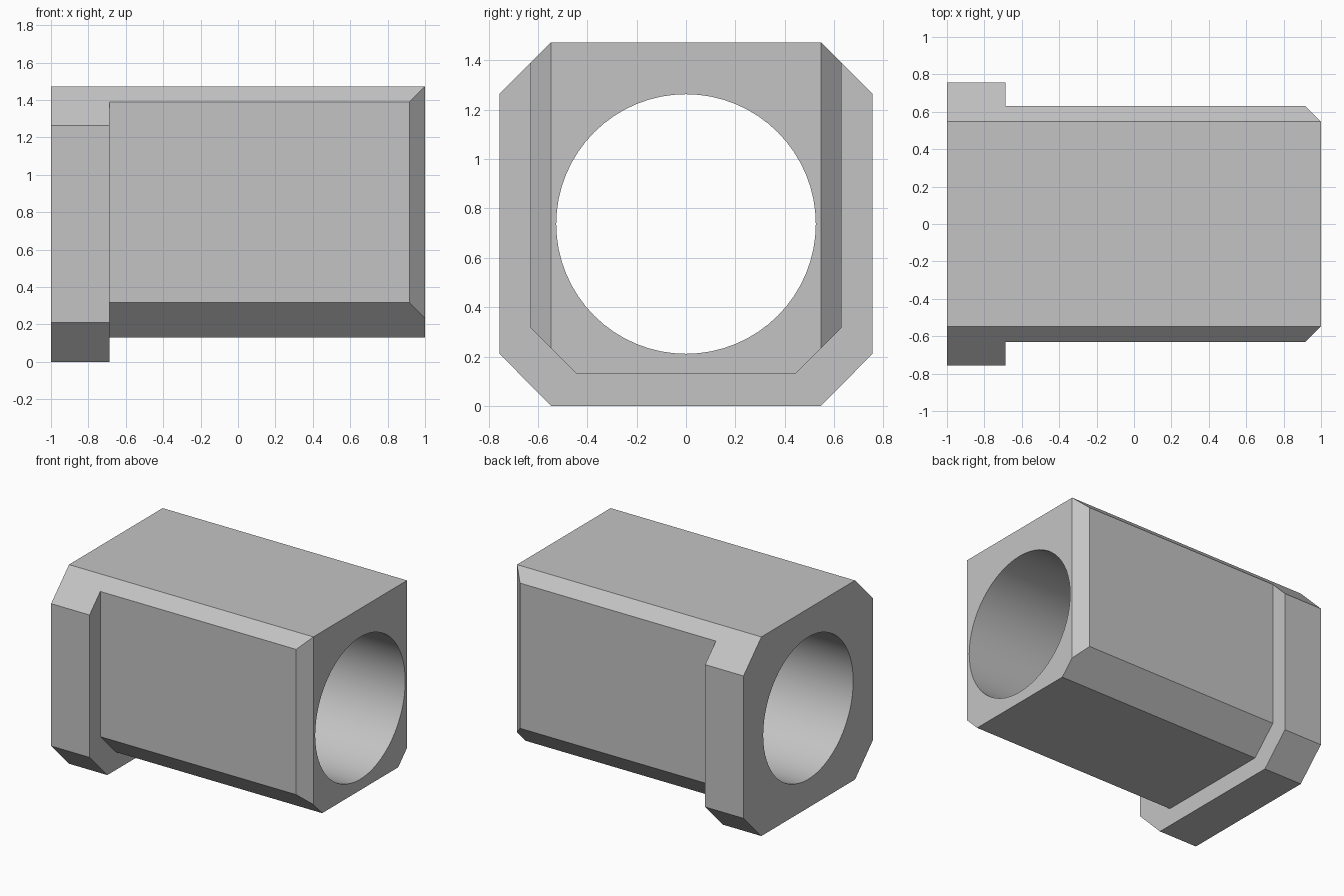
import bpy, bmesh, math
from mathutils import Vector

cube = bpy.data.objects.get("Cube")
if cube:
    bpy.data.objects.remove(cube, do_unlink=True)

BORE_Z, BORE_R = 0.737, 0.526


def prism(name, points, axis, start, end):
    """Extrude a closed outline along x (points are y, z) or z (points are x, y)."""
    bm = bmesh.new()
    if axis == "x":
        verts = [bm.verts.new((start, a, b)) for a, b in points]
        shift = Vector((end - start, 0, 0))
    else:
        verts = [bm.verts.new((a, b, start)) for a, b in points]
        shift = Vector((0, 0, end - start))
    face = bm.faces.new(verts)
    top = bmesh.ops.extrude_face_region(bm, geom=[face])["geom"]
    bmesh.ops.translate(bm, vec=shift, verts=[v for v in top if isinstance(v, bmesh.types.BMVert)])
    bmesh.ops.recalc_face_normals(bm, faces=bm.faces)
    mesh = bpy.data.meshes.new(name)
    bm.to_mesh(mesh)
    bm.free()
    obj = bpy.data.objects.new(name, mesh)
    bpy.context.collection.objects.link(obj)
    return obj


def mirrored(half):
    """Complete an outline listed on the +y side by mirroring it across y = 0."""
    return half + [(-y, z) for y, z in reversed(half)]


def cut(target, cutter):
    cutter.hide_render = True
    mod = target.modifiers.new(cutter.name, "BOOLEAN")
    mod.operation, mod.solver, mod.object = "DIFFERENCE", "EXACT", cutter
    bpy.ops.object.select_all(action="DESELECT")
    bpy.context.view_layer.objects.active = target
    target.select_set(True)
    bpy.ops.object.modifier_apply(modifier=mod.name)
    bpy.data.objects.remove(cutter, do_unlink=True)


# Octagonal block, full length at the flange's size
housing = prism("flanged_housing",
                mirrored([(0.547, 0), (0.756, 0.211), (0.756, 1.264), (0.547, 1.473)]),
                "x", -1, 1)

# Step down from the flange to the body on the sides and underneath
cut(housing, prism("body_step_cutter",
                   mirrored([(0.444, 0.13), (0.63, 0.316), (0.63, 2), (1, 2), (1, -0.5)]),
                   "x", -0.686, 1.5))

# Vertical chamfers at the free end
for side in (-1, 1):
    cut(housing, prism("end_chamfer_cutter",
                       [(0.817, side * 0.73), (1.1, side * 0.447), (1.1, side * 0.73)],
                       "z", -0.5, 2))

# Round through bore
circle = [(BORE_R * math.cos(i * math.tau / 64), BORE_Z + BORE_R * math.sin(i * math.tau / 64))
          for i in range(64)]
cut(housing, prism("bore_cutter", circle, "x", -1.5, 1.5))

# Plain grey finish
grey = bpy.data.materials.new("light_grey")
grey.use_nodes = True
colour = (0.55, 0.55, 0.55, 1)
grey.diffuse_color = colour
grey.node_tree.nodes["Principled BSDF"].inputs["Base Color"].default_value = colour
housing.data.materials.clear()
housing.data.materials.append(grey)

bpy.ops.object.shade_smooth_by_angle(angle=math.radians(30))
